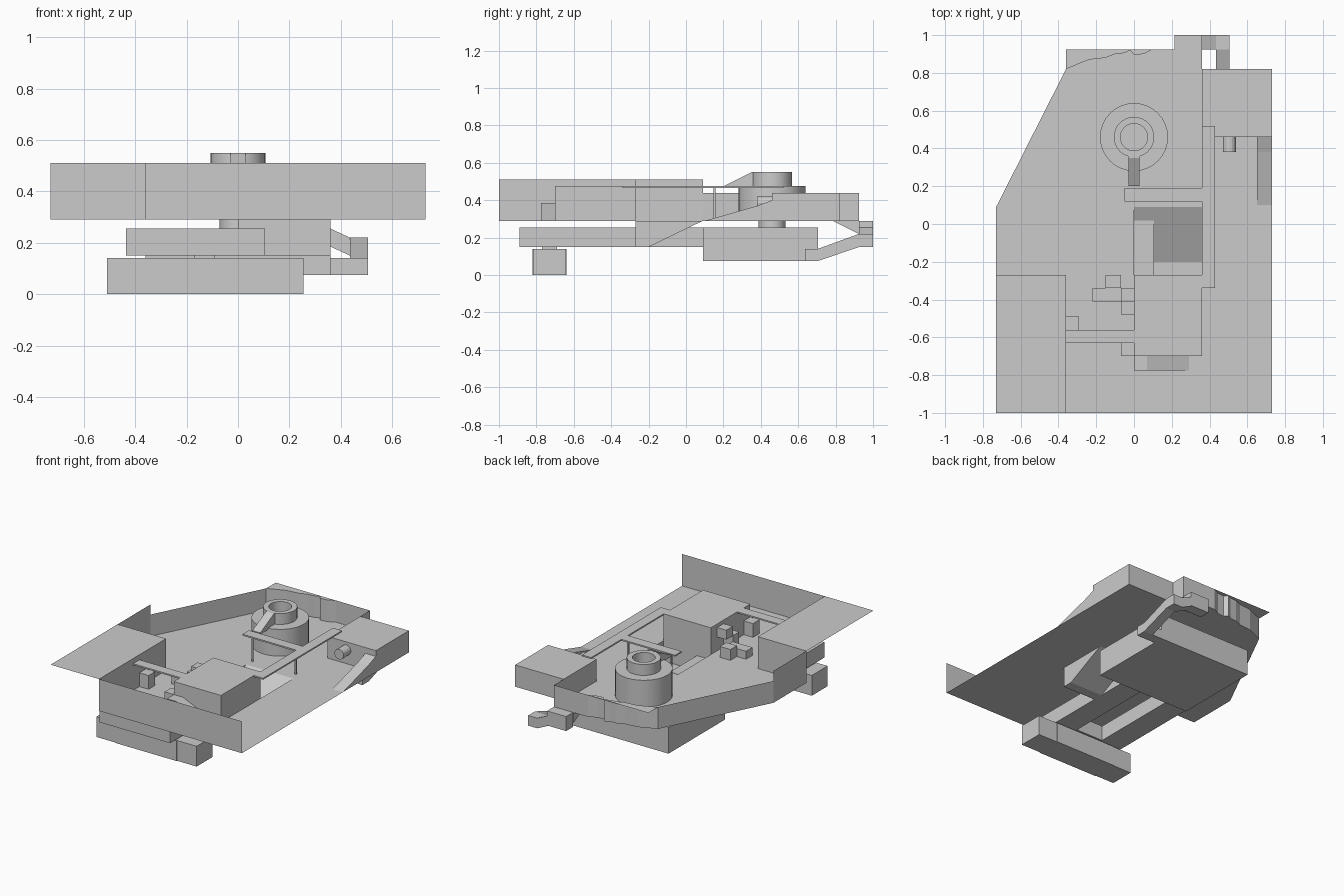
import bpy, bmesh, math

if "Cube" in bpy.data.objects:
    bpy.data.objects.remove(bpy.data.objects["Cube"])


def mesh_obj(name, bm):
    bmesh.ops.remove_doubles(bm, verts=bm.verts, dist=0.0005)
    bmesh.ops.recalc_face_normals(bm, faces=bm.faces)
    me = bpy.data.meshes.new(name)
    bm.to_mesh(me)
    bm.free()
    ob = bpy.data.objects.new(name, me)
    bpy.context.collection.objects.link(ob)
    return ob


def sheets(name, polys):
    bm = bmesh.new()
    for p in polys:
        bm.faces.new([bm.verts.new(c) for c in p])
    return mesh_obj(name, bm)


def flat(x0, x1, y0, y1, z):
    return [(x0, y0, z), (x1, y0, z), (x1, y1, z), (x0, y1, z)]


def wall(points, z0, z1):
    return [[(*a, z0), (*b, z0), (*b, z1), (*a, z1)] for a, b in zip(points, points[1:])]


def prism(name, prof, lo, hi, axis):
    # extrude a closed 2D profile along an axis (profile order: remaining axes)
    put = {'x': lambda p, t: (t, p[0], p[1]), 'y': lambda p, t: (p[0], t, p[1]),
           'z': lambda p, t: (p[0], p[1], t)}[axis]
    bm = bmesh.new()
    a = [bm.verts.new(put(p, lo)) for p in prof]
    b = [bm.verts.new(put(p, hi)) for p in prof]
    bm.faces.new(a)
    bm.faces.new(b)
    for i in range(len(prof)):
        j = (i + 1) % len(prof)
        bm.faces.new((a[i], a[j], b[j], b[i]))
    return mesh_obj(name, bm)


def box(name, x0, x1, y0, y1, z0, z1):
    return prism(name, [(x0, y0), (x1, y0), (x1, y1), (x0, y1)], z0, z1, 'z')


def lathe(name, prof, cx, cy, n=32):
    # spin a closed radius/height profile
    bm = bmesh.new()
    rings = [[bm.verts.new((cx + r * math.cos(2 * math.pi * k / n),
                            cy + r * math.sin(2 * math.pi * k / n), z)) for k in range(n)]
             for r, z in prof]
    for i in range(len(prof)):
        a, b = rings[i], rings[(i + 1) % len(prof)]
        for k in range(n):
            bm.faces.new((a[k], a[(k + 1) % n], b[(k + 1) % n], b[k]))
    ob = mesh_obj(name, bm)
    bpy.context.view_layer.objects.active = ob
    ob.select_set(True)
    bpy.ops.object.shade_smooth_by_angle(angle=math.radians(35))
    ob.select_set(False)
    return ob


# hull floor around the well, with an irregular rear edge
wavy = [(-.36, .82), (-.24, .87), (-.15, .88), (-.1, .9), (-.05, .905), (-.02, .92),
        (0, .895), (.05, .9), (.1, .925), (.36, .925)]
F, T, W = .29, .51, .44
sheets("hull_floor", [
    flat(-.36, .73, -1, -.27, F), flat(.36, .73, -.27, .82, F), flat(-.73, 0, -.27, .09, F),
    [(-.73, .09, F), (.36, .09, F), (.36, .82, F), (-.36, .82, F)],
    [(x, y, F) for x, y in wavy] + [(.36, .82, F)]])

# hull walls, raised corner deck and rear rim
sheets("front_wall", wall([(-.36, -1), (.73, -1)], F, T))
sheets("corner_deck", [flat(-.73, -.36, -1, -.27, T)]
       + wall([(-.36, -1), (-.36, -.27), (-.73, -.27), (-.73, .09)], F, T))
sheets("rear_wall", wall([(-.73, .09)] + wavy + [(.36, .82)], F, W))
sheets("rear_rim", [[(x, y, W) for x, y in wavy] + [(-.36, .925, W)]])
box("rear_side_box", .36, .73, .46, .82, F, W)
prism("side_ramp", [(.1, F), (.46, F), (.46, .40), (.38, .37)], .65, .73, 'x')
prism("side_roller", [(.505 + .035 * math.cos(k * math.pi / 8), .385 + .035 * math.sin(k * math.pi / 8))
                      for k in range(16)], .38, .46, 'y')

# well with a ramp at its rear
side = [(-.27, F), (-.27, .15), (-.2, .15), (.09, F)]
sheets("well", [[(x, y, z) for y, z in side] for x in (0, .36)]
       + [[(0, *a), (.36, *a), (.36, *b), (0, *b)] for a, b in zip(side, side[1:])])

# console and the small blocks around it
box("console", 0, .36, -.7, -.27, F, .475)
prism("console_step", [(0, F), (.29, F), (.07, .385), (0, .385)], -.775, -.7, 'y')
blocks = [(-.07, 0, -.7, -.63, F, .385), (-.36, -.29, -.56, -.49, F, .385),
          (-.15, -.07, -.34, -.27, F, .365), (-.22, -.07, -.41, -.34, F, .345),
          (-.07, 0, -.41, -.34, .385, .45), (-.07, 0, -.48, -.41, F, .385)]
for i, b in enumerate(blocks):
    box(f"small_block_{i + 1}", *b)

# thin frame rails and their posts
rails = [(-.36, 0, -.63, -.56), (.36, .43, -.34, .52), (-.05, .36, .12, .19)]
for i, r in enumerate(rails):
    box(f"frame_rail_{i + 1}", *r, .465, .475)
for i, x in enumerate((.005, .335)):
    box(f"frame_post_{i + 1}", x - .005, x + .005, .147, .157, F, .467)

# pivot collar, post and gusset
lathe("pivot_collar", [(.107, F), (.18, F), (.18, .475), (.107, .475)], 0, .46)
lathe("pivot_tube", [(.072, .255), (.072, F), (.107, F), (.107, .55), (.072, .55)], 0, .46)
prism("pivot_gusset", [(.2, .465), (.37, .465), (.37, .55), (.35, .55), (.2, .475)], -.03, .03, 'x')

# lower body and its forked arm
box("lower_body", -.36, .36, .09, .705, .075, .255)
box("arm_cross", -.435, .105, -.89, -.64, .15, .255)
box("arm_left", -.435, -.27, -.64, .09, .15, .255)
box("arm_right", -.06, .105, -.64, .09, .15, .255)

# foot bar under the arm
box("foot_middle", -.365, .105, -.82, -.64, 0, .14)
box("foot_left", -.51, -.365, -.815, -.643, 0, .14)
box("foot_right", .105, .255, -.815, -.643, 0, .14)
box("foot_peg", -.17, -.09, -.77, -.69, .135, .15)

# bent hook at the rear
box("hook_root", .36, .505, .635, .705, .075, .14)
prism("hook_side", [(.635, .075), (.705, .075), (.925, .15), (.925, .22), (.705, .14), (.635, .14)],
      .435, .505, 'x')
box("hook_corner", .435, .505, .925, 1, .15, .22)
prism("hook_bend", [(.36, .185), (.435, .15), (.435, .22), (.36, .255)], .925, 1, 'y')
box("hook_end", .215, .36, .925, 1, .19, F)
prism("hook_tie", [(.785, F), (.925, .22), (.925, F)], .21, .30, 'x')
